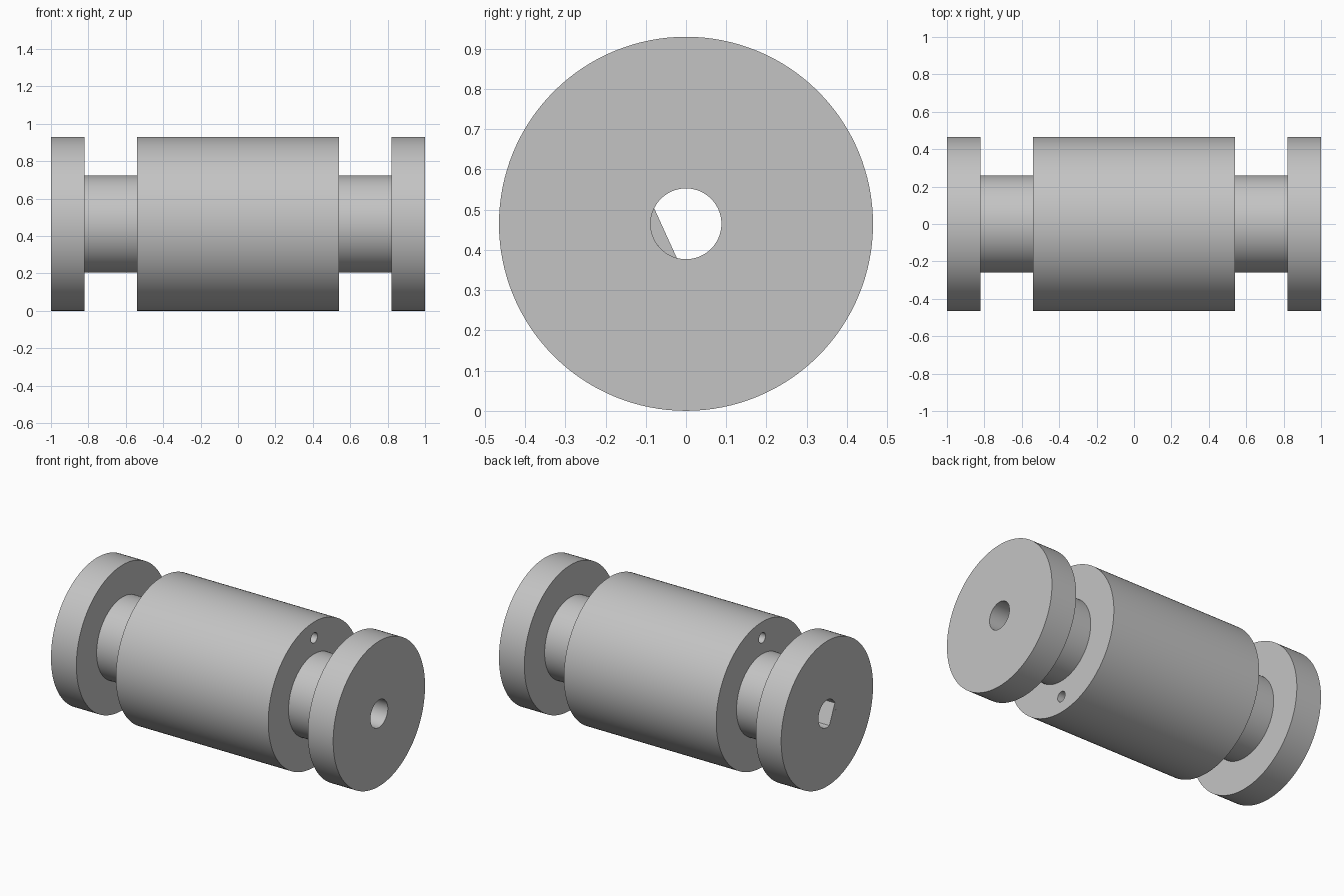
import bpy, bmesh, math
from mathutils import Matrix, Vector

cube = bpy.data.objects.get("Cube")
if cube:
    bpy.data.objects.remove(cube, do_unlink=True)

# Main sizes
R, NECK, BORE, PIN = 0.465, 0.26, 0.088, 0.033
END, FLANGE, DRUM = 1.0, 0.82, 0.54
SEGMENTS = 128
AXIS = Vector((0, 0, R))

grey = bpy.data.materials.new("plain grey")
grey.use_nodes = True
colour = (0.55, 0.55, 0.55, 1)
grey.diffuse_color = colour
grey.node_tree.nodes["Principled BSDF"].inputs["Base Color"].default_value = colour


def finish(name, bm):
    bmesh.ops.recalc_face_normals(bm, faces=bm.faces)
    mesh = bpy.data.meshes.new(name)
    bm.to_mesh(mesh)
    bm.free()
    mesh.materials.append(grey)
    obj = bpy.data.objects.new(name, mesh)
    bpy.context.collection.objects.link(obj)
    return obj


def activate(obj):
    bpy.ops.object.select_all(action="DESELECT")
    obj.select_set(True)
    bpy.context.view_layer.objects.active = obj


def lathe(name, profile):
    """Turn a closed (x, radius) profile around the lengthwise axis."""
    bm = bmesh.new()
    rings = []
    for i in range(SEGMENTS):
        a = math.tau * i / SEGMENTS
        rings.append([bm.verts.new(AXIS + Vector((x, r * math.cos(a), r * math.sin(a))))
                      for x, r in profile])
    for i, ring in enumerate(rings):
        after = rings[(i + 1) % SEGMENTS]
        for j in range(len(profile)):
            k = (j + 1) % len(profile)
            bm.faces.new((ring[j], ring[k], after[k], after[j]))
    return finish(name, bm)


# Spool body: flanges, necks and drum with a bore right through
half = [(DRUM, R), (DRUM, NECK), (FLANGE, NECK), (FLANGE, R), (END, R), (END, BORE)]
spool = lathe("spool_body", half + [(-x, r) for x, r in reversed(half)])

# Pin holes through the drum, above and below the bore
for side in (1, -1):
    bm = bmesh.new()
    place = Matrix.Translation(AXIS + Vector((0, 0, side * (R + NECK) / 2)))
    bmesh.ops.create_cone(bm, cap_ends=True, segments=32, radius1=PIN, radius2=PIN,
                          depth=2 * DRUM + 0.1,
                          matrix=place @ Matrix.Rotation(math.pi / 2, 4, "Y"))
    cutter = finish("pin_hole_cutter", bm)
    cutter.hide_render = True
    activate(spool)
    cut = spool.modifiers.new("pin hole", "BOOLEAN")
    cut.operation, cut.solver, cut.object = "DIFFERENCE", "EXACT", cutter
    bpy.ops.object.modifier_apply(modifier=cut.name)
    bpy.data.objects.remove(cutter, do_unlink=True)

activate(spool)
bpy.ops.object.shade_smooth_by_angle(angle=math.radians(30))

# Flat key that makes the bore D-shaped at the right end
facing = math.radians(180 + 24.5)
spread = math.acos(0.056 / BORE)
bm = bmesh.new()
arc = []
for i in range(25):
    a = facing + spread * (i / 12 - 1)
    arc.append(bm.verts.new(AXIS + Vector((-END, BORE * math.cos(a), BORE * math.sin(a)))))
cap = bm.faces.new(arc)
grown = bmesh.ops.extrude_face_region(bm, geom=[cap], use_keep_orig=True)
moved = [v for v in grown["geom"] if isinstance(v, bmesh.types.BMVert)]
bmesh.ops.translate(bm, verts=moved, vec=(END - DRUM, 0, 0))
key = finish("bore_flat", bm)
activate(key)
bpy.ops.object.shade_smooth_by_angle(angle=math.radians(30))
